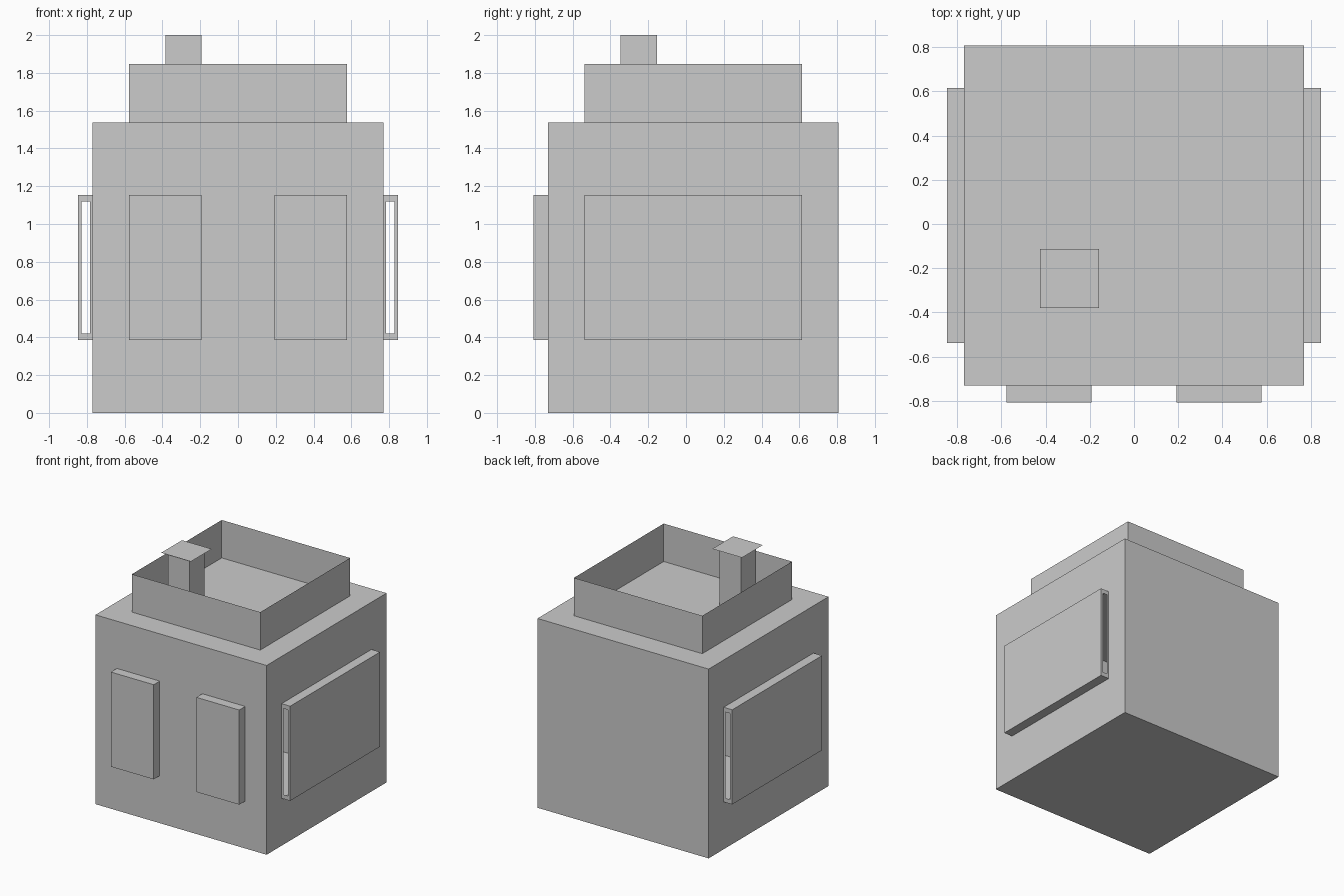
import bpy, bmesh

if "Cube" in bpy.data.objects:
    bpy.data.objects.remove(bpy.data.objects["Cube"])

W = 0.769                       # body half width
YF, YB = -0.731, 0.808          # body front and back
H = 1.538                       # body height
D = 0.077                       # how far the panels stand out
Z0, Z1 = 0.385, 1.154           # panel bottom and top
PY0, PY1 = -0.538, 0.615        # side panel / rim extent in y
WX0, WX1 = 0.192, 0.577         # front panel extent in x


def sheet(bm, axis, at, us, vs, sign, holes=()):
    """Flat wall across an axis, gridded by us x vs, leaving out the hole cells."""
    for i in range(len(us) - 1):
        for j in range(len(vs) - 1):
            if (i, j) in holes:
                continue
            quad = [(us[i], vs[j]), (us[i + 1], vs[j]),
                    (us[i + 1], vs[j + 1]), (us[i], vs[j + 1])]
            if sign < 0:
                quad.reverse()
            verts = []
            for u, v in quad:
                co = [0, 0, 0]
                co[axis], co[(axis + 1) % 3], co[(axis + 2) % 3] = at, u, v
                verts.append(bm.verts.new(co))
            bm.faces.new(verts)


def shell(bm, lo, hi, skip=()):
    """Box faces without the skipped (axis, sign) sides."""
    for axis in range(3):
        a, b = (axis + 1) % 3, (axis + 2) % 3
        for sign in (-1, 1):
            if (axis, sign) not in skip:
                at = hi[axis] if sign > 0 else lo[axis]
                sheet(bm, axis, at, (lo[a], hi[a]), (lo[b], hi[b]), sign)


def finish(bm, name):
    bmesh.ops.remove_doubles(bm, verts=bm.verts, dist=1e-5)
    mesh = bpy.data.meshes.new(name)
    bm.to_mesh(mesh)
    bm.free()
    bpy.context.collection.objects.link(bpy.data.objects.new(name, mesh))


# hollow body, open behind the front and side panels
bm = bmesh.new()
shell(bm, (-W, YF, 0), (W, YB, H), [(0, -1), (0, 1), (1, -1)])
for s in (-1, 1):
    sheet(bm, 0, s * W, (YF, PY0, PY1, YB), (0, Z0, Z1, H), s, [(1, 1)])
sheet(bm, 1, YF, (0, Z0, Z1, H), (-W, -WX1, -WX0, WX0, WX1, W), -1, [(1, 1), (1, 3)])
finish(bm, "body")

for s, side in ((-1, "left"), (1, "right")):
    # side panel with a slot in each end
    x0, x1 = sorted((s * W, s * (W + D)))
    h0, h1 = sorted((s * (W + 0.015), s * (W + D - 0.018)))
    bm = bmesh.new()
    shell(bm, (x0, PY0, Z0), (x1, PY1, Z1), [(0, -s), (1, -1), (1, 1)])
    for y, n in ((PY0, -1), (PY1, 1)):
        sheet(bm, 1, y, (Z0, Z0 + 0.035, Z1 - 0.035, Z1), (x0, h0, h1, x1), n, [(1, 1)])
    finish(bm, side + "_side_panel")

    # closed front panel
    x0, x1 = sorted((s * WX0, s * WX1))
    bm = bmesh.new()
    shell(bm, (x0, YF - D, Z0), (x1, YF, Z1), [(1, 1)])
    finish(bm, side + "_front_panel")

# open rim on the roof
ENDS = [(2, -1), (2, 1)]
bm = bmesh.new()
shell(bm, (-WX1, PY0, H), (WX1, PY1, 1.846), ENDS)
finish(bm, "roof_rim")

# chimney and its thin overhanging cap
bm = bmesh.new()
shell(bm, (-0.385, -0.346, H), (-0.192, -0.154, 2.0), ENDS)
finish(bm, "chimney")

bm = bmesh.new()
sheet(bm, 2, 2.0, (-0.425, -0.158), (-0.379, -0.112), 1)
finish(bm, "chimney_cap")
